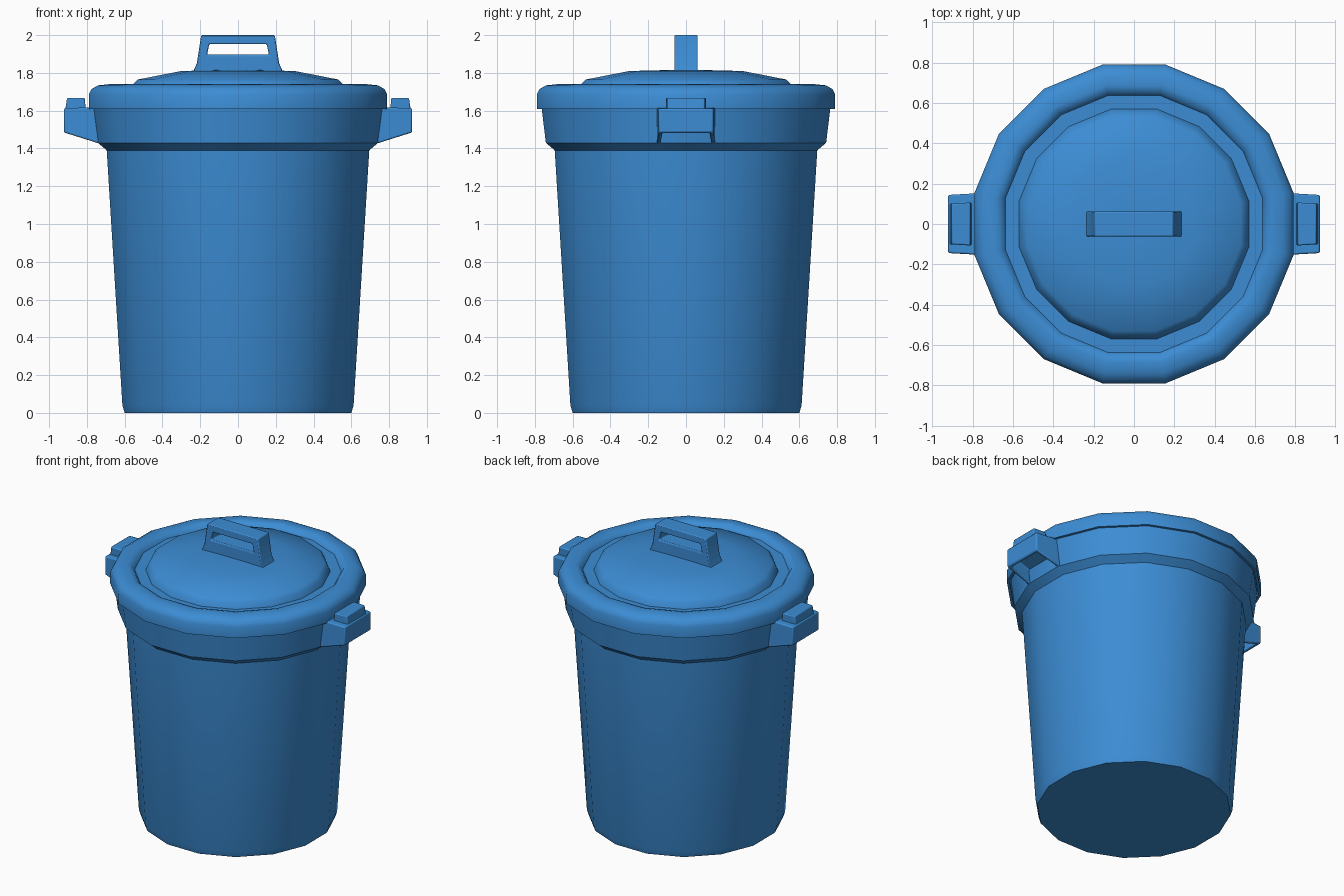
import bpy, bmesh, math

if "Cube" in bpy.data.objects:
    bpy.data.objects.remove(bpy.data.objects["Cube"])

blue = bpy.data.materials.new("bin_blue")
blue.diffuse_color = (0.045, 0.265, 0.66, 1)
blue.use_nodes = True
blue.node_tree.nodes["Principled BSDF"].inputs["Base Color"].default_value = blue.diffuse_color
SIDES = 16


def finish(bm, name, bevel=0.0, angle=40):
    bmesh.ops.recalc_face_normals(bm, faces=bm.faces[:])
    me = bpy.data.meshes.new(name)
    bm.to_mesh(me)
    bm.free()
    ob = bpy.data.objects.new(name, me)
    bpy.context.collection.objects.link(ob)
    me.materials.append(blue)
    if bevel:
        m = ob.modifiers.new("soft_edges", 'BEVEL')
        m.width, m.segments, m.limit_method = bevel, 2, 'ANGLE'
        m.angle_limit = math.radians(35)
    bpy.ops.object.select_all(action='DESELECT')
    bpy.context.view_layer.objects.active = ob
    ob.select_set(True)
    bpy.ops.object.shade_smooth_by_angle(angle=math.radians(angle))
    return ob


def lathe(name, profile, angle=40):
    """Closed 16-sided solid; profile holds (flat-to-centre distance, z)."""
    bm = bmesh.new()
    rings = []
    for a, z in profile:
        r = a / math.cos(math.pi / SIDES)
        rings.append([bm.verts.new((r * math.cos((i + .5) * math.tau / SIDES),
                                    r * math.sin((i + .5) * math.tau / SIDES), z))
                      for i in range(SIDES)])
    for lo, hi in zip(rings, rings[1:]):
        for i in range(SIDES):
            j = (i + 1) % SIDES
            bm.faces.new((lo[i], lo[j], hi[j], hi[i]))
    bm.faces.new(rings[0])
    bm.faces.new(rings[-1])
    return finish(bm, name, angle=angle)


# tapered body with flared collar
lathe("bin_body", [(.60, 0), (.612, .04), (.695, 1.39), (.742, 1.43),
                   (.765, 1.62), (.74, 1.65)], 30)

# lid: rolled rim, groove, shallow dome
lathe("lid", [(.74, 1.65), (.768, 1.64), (.772, 1.61), (.79, 1.61), (.79, 1.685),
              (.775, 1.715), (.74, 1.734), (.685, 1.74), (.655, 1.732),
              (.638, 1.705), (.57, 1.705), (.555, 1.742), (.53, 1.765),
              (.30, 1.81), (.10, 1.815)], 45)

# lid handle: tapered block with a slot through it
outer = [(-.245, 1.79), (.245, 1.79), (.218, 1.85), (.195, 2.0), (-.195, 2.0), (-.218, 1.85)]
inner = [(-.163, 1.897), (.163, 1.897), (.161, 1.91), (.152, 1.953), (-.152, 1.953), (-.161, 1.91)]
bm = bmesh.new()
loops = [[bm.verts.new((x, y, z)) for x, z in pts]
         for pts, y in ((outer, -.062), (outer, .062), (inner, .062), (inner, -.062))]
for k in range(4):
    a, b = loops[k], loops[(k + 1) % 4]
    for i in range(6):
        j = (i + 1) % 6
        bm.faces.new((a[i], a[j], b[j], b[i]))
finish(bm, "lid_handle", .007)


def extrude_profile(bm, pts, half_in, half_out):
    """Prism across y whose half width runs from half_in to half_out along x."""
    xs = [abs(p[0]) for p in pts]
    rows = []
    for s in (-1, 1):
        row = []
        for x, z in pts:
            t = (abs(x) - min(xs)) / (max(xs) - min(xs))
            row.append(bm.verts.new((x, s * (half_in + (half_out - half_in) * t), z)))
        rows.append(row)
    n = len(pts)
    quads = [bm.faces.new((rows[0][i], rows[0][(i + 1) % n],
                           rows[1][(i + 1) % n], rows[1][i])) for i in range(n)]
    for row in rows:
        bm.faces.new(row)
    return quads


for side, label in ((-1, "left"), (1, "right")):
    # side grip, hollowed from below
    bm = bmesh.new()
    quads = extrude_profile(bm, [(side * x, z) for x, z in
                            ((.70, 1.415), (.922, 1.485), (.922, 1.612), (.70, 1.622))], .157, .144)
    bmesh.ops.recalc_face_normals(bm, faces=bm.faces[:])
    under = quads[0]
    bmesh.ops.inset_region(bm, faces=[under], thickness=.03)
    hollow = bmesh.ops.extrude_face_region(bm, geom=[under])
    bmesh.ops.translate(bm, vec=(0, 0, .09),
                        verts=[g for g in hollow["geom"] if isinstance(g, bmesh.types.BMVert)])
    if under.is_valid:
        bm.faces.remove(under)
    finish(bm, label + "_grip", .008)
    # raised latch block on the grip
    bm = bmesh.new()
    extrude_profile(bm, [(side * x, z) for x, z in
                    ((.805, 1.60), (.915, 1.60), (.905, 1.668), (.812, 1.668))], .107, .10)
    finish(bm, label + "_latch", .007)
